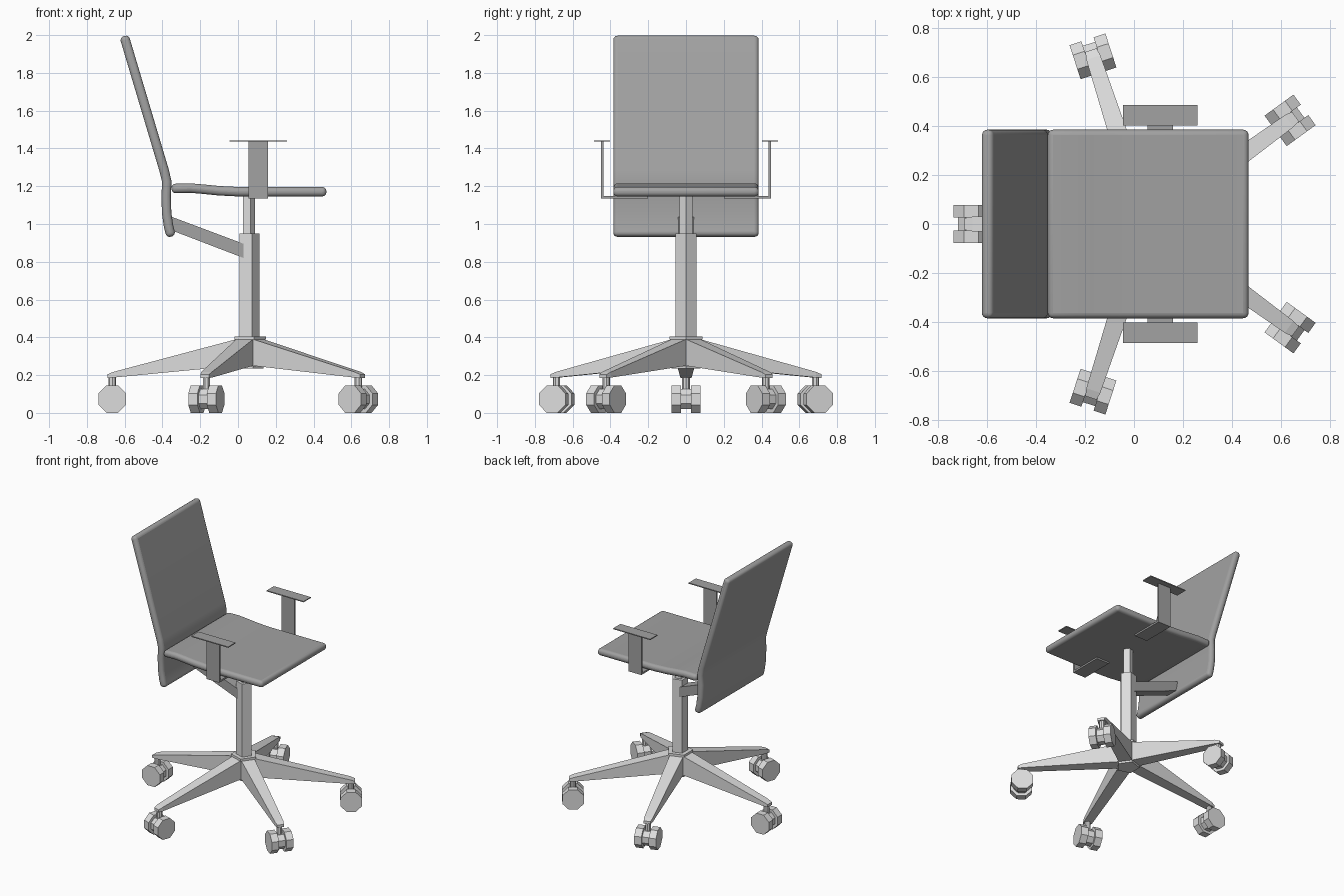
import bpy, bmesh, math
from mathutils import Vector, Matrix

cube = bpy.data.objects.get("Cube")
if cube:
    bpy.data.objects.remove(cube, do_unlink=True)


def material(name, value):
    m = bpy.data.materials.new(name)
    m.use_nodes = True
    colour = (value, value, value, 1)
    m.diffuse_color = colour
    m.node_tree.nodes["Principled BSDF"].inputs["Base Color"].default_value = colour
    return m


dark = material("mid grey upholstery", 0.36)
light = material("pale grey metal", 0.72)
AXIS = 0.055  # x of the centre column


def make_object(name, bm, mat):
    bmesh.ops.recalc_face_normals(bm, faces=bm.faces)
    mesh = bpy.data.meshes.new(name)
    bm.to_mesh(mesh)
    bm.free()
    mesh.materials.append(mat)
    ob = bpy.data.objects.new(name, mesh)
    bpy.context.collection.objects.link(ob)
    return ob


def loft(bm, rings):
    """Skin a list of point rings and cap both ends."""
    rows = [[bm.verts.new(p) for p in ring] for ring in rings]
    n = len(rows[0])
    for a, b in zip(rows, rows[1:]):
        for i in range(n):
            j = (i + 1) % n
            bm.faces.new((a[i], a[j], b[j], b[i]))
    bm.faces.new(rows[0])
    bm.faces.new(rows[-1])


def prism(bm, radius, sides, low, high, turn=0.0, matrix=Matrix()):
    angles = [turn + math.tau * i / sides for i in range(sides)]
    loft(bm, [[matrix @ Vector((radius * math.cos(a), radius * math.sin(a), z))
               for a in angles] for z in (low, high)])


def box(name, x, y, z, mat):
    bm = bmesh.new()
    loft(bm, [[(x[0], y[0], h), (x[1], y[0], h), (x[1], y[1], h), (x[0], y[1], h)] for h in z])
    return make_object(name, bm, mat)


def cushion(name, path, half_width=0.385, half_thick=0.025):
    """Padded sheet following a side profile, with rounded rims."""
    pts = [Vector(p) for p in path]
    rings = []
    for i, p in enumerate(pts):
        d = (pts[min(i + 1, len(pts) - 1)] - pts[max(i - 1, 0)]).normalized()
        n = Vector((-d.y, d.x)) * half_thick
        a, b = p + n, p - n
        rings.append([(q.x, y, q.y) for q, y in
                      ((a, -half_width), (a, half_width), (b, half_width), (b, -half_width))])
    bm = bmesh.new()
    loft(bm, rings)
    ob = make_object(name, bm, dark)
    bevel = ob.modifiers.new("rounded rim", 'BEVEL')
    bevel.width = 0.022
    bevel.segments = 4
    bevel.limit_method = 'ANGLE'
    bevel.angle_limit = math.radians(50)
    bpy.ops.object.select_all(action='DESELECT')
    ob.select_set(True)
    bpy.context.view_layer.objects.active = ob
    bpy.ops.object.shade_smooth_by_angle(angle=math.radians(40))


# Seat and backrest
cushion("seat", [(-0.352, 1.188), (-0.25, 1.19), (-0.18, 1.184), (-0.1, 1.176),
                 (0.0, 1.171), (0.468, 1.171)])
cushion("backrest", [(-0.354, 0.933), (-0.368, 0.99), (-0.378, 1.06), (-0.38, 1.15),
                     (-0.377, 1.225), (-0.39, 1.28), (-0.603, 1.995)])

# Armrests on both sides of the seat
for side, word in ((1, "left"), (-1, "right")):
    def span(a, b):
        return sorted((a * side, b * side))
    box(f"sitter_{word}_armrest_pad", (-0.045, 0.26), span(0.402, 0.487), (1.436, 1.443), dark)
    box(f"sitter_{word}_armrest_post", (0.055, 0.16), span(0.437, 0.449), (1.134, 1.437), dark)
    box(f"sitter_{word}_armrest_bracket", (0.055, 0.16), span(0.2, 0.44), (1.134, 1.147), dark)

# Sloping strut holding the backrest
bm = bmesh.new()
loft(bm, [[(x, y, z) for x, z in ((0.03, 0.82), (0.03, 0.895), (-0.362, 1.042), (-0.335, 0.96))]
          for y in (-0.042, 0.042)])
make_object("backrest_strut", bm, light).data.materials[0] = dark

# Five-sided centre column and hub
centre = Matrix.Translation((AXIS, 0, 0))
for name, radius, low, high in (("lower_column", 0.058, 0.39, 0.95),
                                ("upper_column", 0.036, 0.94, 1.15),
                                ("hub_collar", 0.092, 0.388, 0.405),
                                ("hub", 0.08, 0.235, 0.392)):
    bm = bmesh.new()
    prism(bm, radius, 5, low, high, matrix=centre)
    make_object(name, bm, light)

# Five tapered legs, each with a twin-wheel caster
REACH = 0.72
for i in range(5):
    turn = centre @ Matrix.Rotation(math.radians(36 + 72 * i), 4, 'Z')

    bm = bmesh.new()
    loft(bm, [[turn @ Vector((r, y, z)) for y, z in ((-w, lo), (w, lo), (w, hi), (-w, hi))]
              for r, w, lo, hi in ((0.06, 0.047, 0.25, 0.391), (0.715, 0.03, 0.187, 0.217),
                                   (0.747, 0.024, 0.185, 0.204))])
    make_object(f"leg_{i + 1}", bm, light)

    bm = bmesh.new()
    prism(bm, 0.02, 8, 0.1, 0.19, matrix=turn @ Matrix.Translation((REACH, 0, 0)))
    make_object(f"caster_stem_{i + 1}", bm, light)

    axle = turn @ Matrix.Translation((REACH, 0, 0.073)) @ Matrix.Rotation(math.pi / 2, 4, 'X')
    bm = bmesh.new()
    for radius, low, high in ((0.079, -0.077, -0.026), (0.079, 0.026, 0.077), (0.058, -0.03, 0.03)):
        prism(bm, radius, 8, low, high, math.pi / 8, axle)
    make_object(f"caster_wheels_{i + 1}", bm, light)
